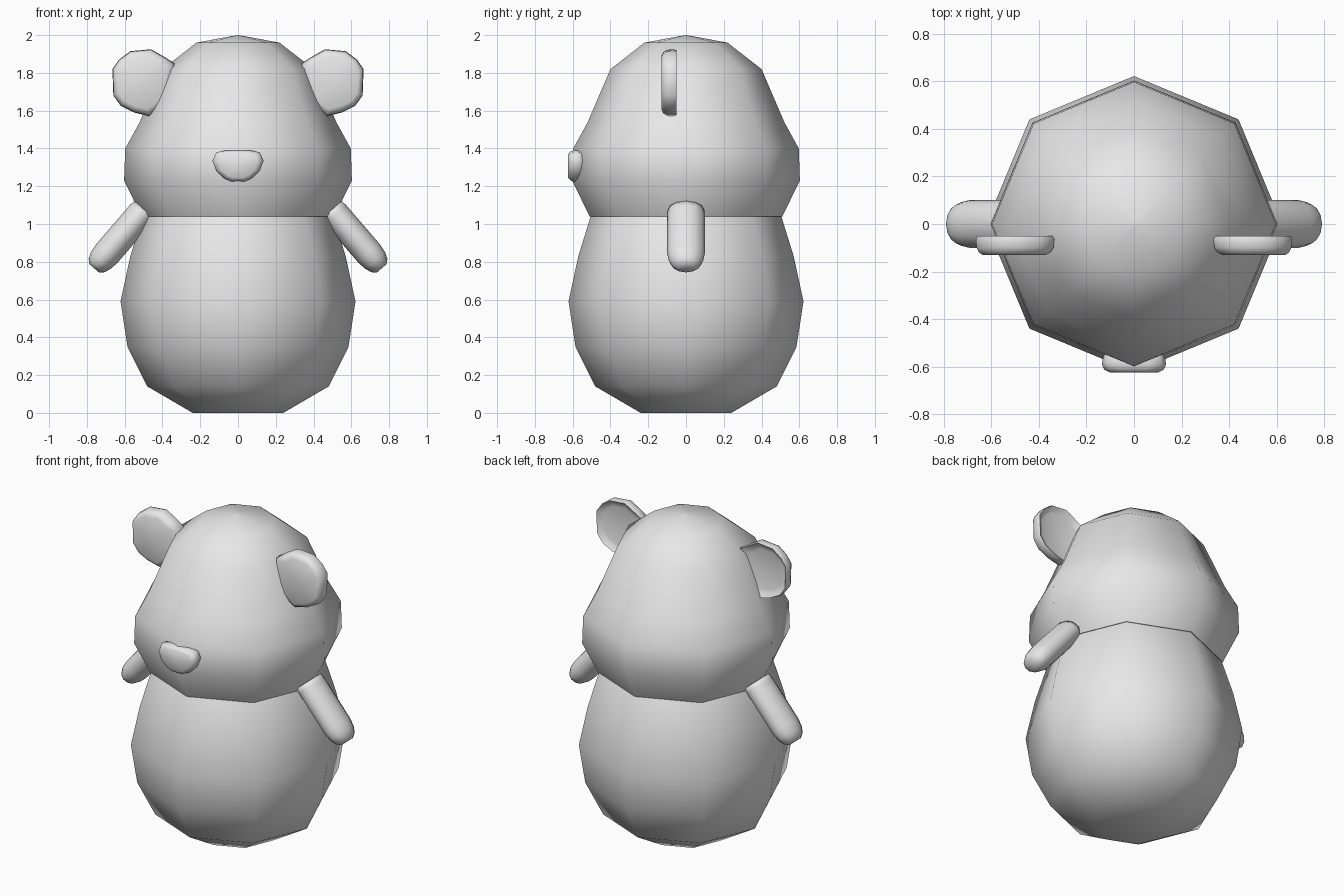
import bpy
import bmesh
import math
from mathutils import Vector

if "Cube" in bpy.data.objects:
    bpy.data.objects.remove(bpy.data.objects["Cube"])

grey = bpy.data.materials.new("plain_grey")
grey.diffuse_color = (0.8, 0.8, 0.8, 1)
grey.use_nodes = True
grey.node_tree.nodes["Principled BSDF"].inputs["Base Color"].default_value = grey.diffuse_color


def skin(name, rings, angle=180):
    """Join equal-sized rings of points, cap both ends, shade smooth."""
    bm = bmesh.new()
    loops = [[bm.verts.new(p) for p in ring] for ring in rings]
    n = len(loops[0])
    for a, b in zip(loops, loops[1:]):
        for i in range(n):
            j = (i + 1) % n
            bm.faces.new((a[i], a[j], b[j], b[i]))
    for end in (loops[0], loops[-1]):
        c = bm.verts.new(sum((v.co for v in end), Vector()) / n)
        for i in range(n):
            bm.faces.new((end[i], end[(i + 1) % n], c))
    bmesh.ops.recalc_face_normals(bm, faces=bm.faces[:])
    mesh = bpy.data.meshes.new(name)
    bm.to_mesh(mesh)
    bm.free()
    ob = bpy.data.objects.new(name, mesh)
    bpy.context.collection.objects.link(ob)
    mesh.materials.append(grey)
    bpy.ops.object.select_all(action='DESELECT')
    ob.select_set(True)
    bpy.context.view_layer.objects.active = ob
    bpy.ops.object.shade_smooth_by_angle(angle=math.radians(angle))
    return ob


def lathe(name, profile, sides=8):
    """Upright turned shape from (radius, height) pairs."""
    rings = []
    for r, z in profile:
        rings.append([Vector((r * math.cos(a), r * math.sin(a), z))
                      for a in (math.tau * i / sides for i in range(sides))])
    return skin(name, rings, 60)


def slab(name, outline, layers, side=1):
    """Flat pad facing the front: layers are (y, scale) of an x-z outline."""
    cx = sum(p[0] for p in outline) / len(outline)
    cz = sum(p[1] for p in outline) / len(outline)
    rings = [[Vector((side * (cx + (x - cx) * s), y, cz + (z - cz) * s))
              for x, z in outline] for y, s in layers]
    return skin(name, rings, 70)


# Eight-sided body and head
lathe("body", [(0.24, 0), (0.48, 0.14), (0.585, 0.35), (0.622, 0.59),
               (0.57, 0.83), (0.505, 1.04), (0.45, 1.12)])
lathe("head", [(0.44, 1.045), (0.51, 1.04), (0.603, 1.23), (0.597, 1.40),
               (0.52, 1.54), (0.40, 1.82), (0.22, 1.96), (0.004, 2.0)])

# Ears: rounded front, shallow hollow at the back
ear = [(0.335, 1.85), (0.39, 1.885), (0.46, 1.925), (0.57, 1.915), (0.63, 1.87),
       (0.665, 1.82), (0.66, 1.68), (0.62, 1.625), (0.55, 1.59), (0.47, 1.57),
       (0.37, 1.64)]
ear_layers = [(-0.072, 0.72), (-0.066, 0.84), (-0.05, 0.97), (-0.065, 1.0),
              (-0.10, 0.98), (-0.12, 0.91), (-0.13, 0.8)]

# Arms: oval capsules sloping down and out
start, end = Vector((0.495, 0, 1.075)), Vector((0.765, 0, 0.762))
axis = (end - start).normalized()
across = Vector((-axis.z, 0, axis.x))
length = (end - start).length
arm_steps = [(0, 0.96), (0.03, 1), (length - 0.11, 1), (length - 0.06, 0.92),
             (length - 0.025, 0.74), (length - 0.005, 0.45)]

for label, side in (("left", 1), ("right", -1)):
    slab(label + "_ear", ear, ear_layers, side)
    rings = []
    for d, s in arm_steps:
        ring = []
        for i in range(12):
            a = math.tau * i / 12
            p = start + axis * d + across * (0.075 * s * math.cos(a))
            ring.append(Vector((side * p.x, 0.1 * s * math.sin(a), p.z)))
        rings.append(ring)
    skin(label + "_arm", rings)

# Nose: soft rounded triangle
half = [(0.06, 1.39), (0.115, 1.38), (0.135, 1.335), (0.115, 1.28),
        (0.07, 1.24), (0.035, 1.225)]
nose = half + [(-x, z) for x, z in reversed(half)]
slab("nose", nose, [(-0.54, 0.9), (-0.565, 0.97), (-0.59, 1.0), (-0.612, 0.93),
                    (-0.624, 0.76)])
